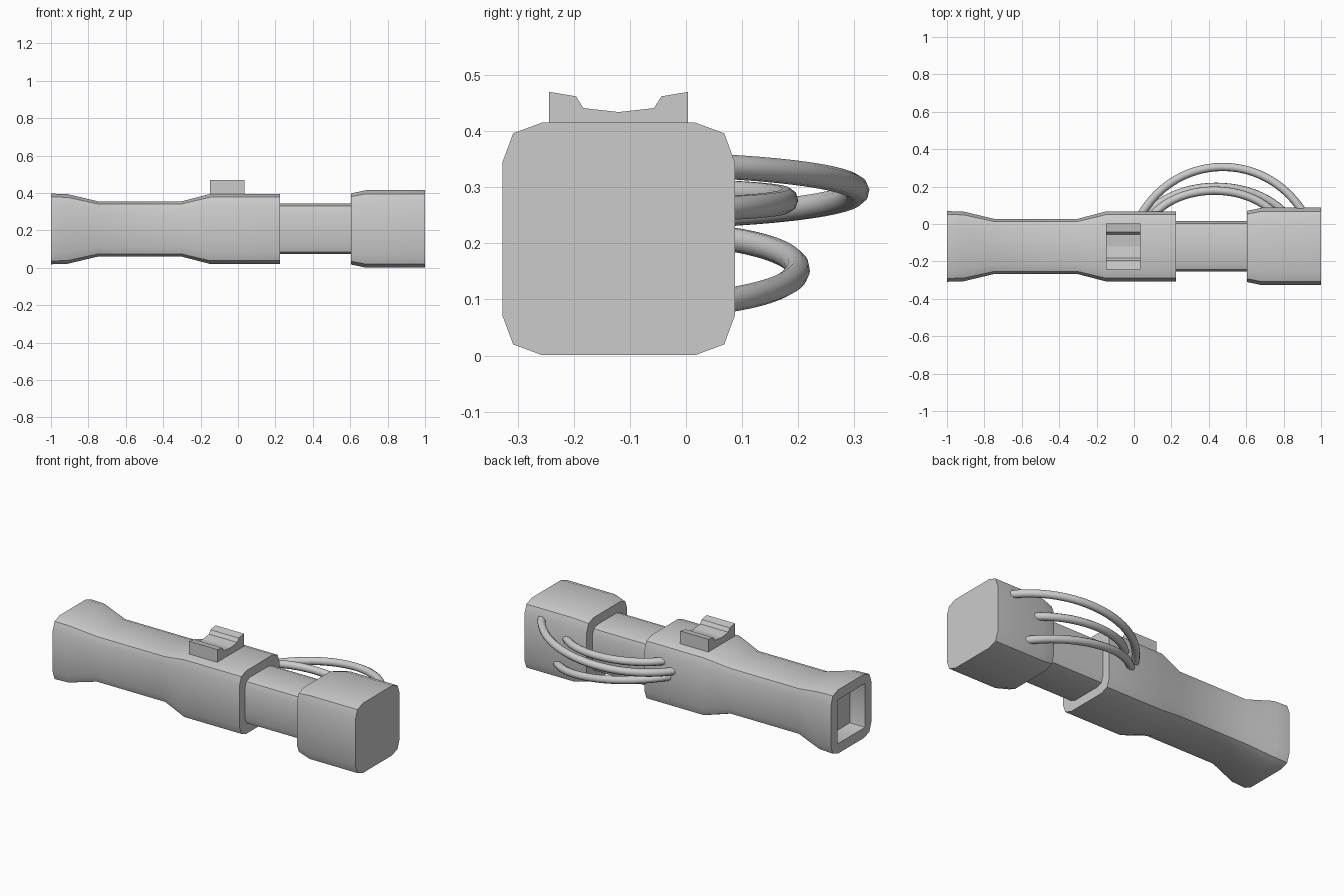
import bpy, bmesh, math

if "Cube" in bpy.data.objects:
    bpy.data.objects.remove(bpy.data.objects["Cube"])

CY, CZ = -0.12, 0.208  # long axis of the device


def ring(half, c):
    """Square section with two-segment corners of size c (12 points)."""
    corner = [(half, half - c), (half - 0.27 * c, half - 0.27 * c), (half - c, half)]
    pts = []
    for q in range(4):
        a = q * math.pi / 2
        for y, z in corner:
            pts.append((y * math.cos(a) - z * math.sin(a), y * math.sin(a) + z * math.cos(a)))
    return pts


def finish(name, bm, smooth=True):
    bmesh.ops.recalc_face_normals(bm, faces=bm.faces)
    me = bpy.data.meshes.new(name)
    bm.to_mesh(me)
    bm.free()
    ob = bpy.data.objects.new(name, me)
    bpy.context.collection.objects.link(ob)
    if smooth:
        bpy.ops.object.select_all(action='DESELECT')
        ob.select_set(True)
        bpy.context.view_layer.objects.active = ob
        bpy.ops.object.shade_smooth_by_angle(angle=math.radians(30))
    return ob


def loft(name, stations):
    """Skin along x through (x, half size, corner) stations, capped at both ends."""
    bm = bmesh.new()
    rings = [[bm.verts.new((x, CY + y, CZ + z)) for y, z in ring(h, c)] for x, h, c in stations]
    for a, b in zip(rings, rings[1:]):
        for i in range(12):
            j = (i + 1) % 12
            bm.faces.new((a[i], a[j], b[j], b[i]))
    bm.faces.new(rings[0])
    bm.faces.new(rings[-1])
    return finish(name, bm)


# Waisted grip with a square socket in the rear end
loft("grip_body", [
    (-0.90, 0.130, 0.002), (-1.0, 0.130, 0.002), (-1.0, 0.189, 0.066), (-0.91, 0.186, 0.064),
    (-0.75, 0.148, 0.052), (-0.30, 0.148, 0.052), (-0.15, 0.187, 0.064), (0.225, 0.187, 0.064)])

# Narrow shaft between grip and head
loft("middle_shaft", [(0.20, 0.135, 0.045), (0.65, 0.135, 0.045)])

# Blocky head
loft("head_block", [(0.603, 0.190, 0.065), (0.685, 0.207, 0.07), (1.0, 0.207, 0.07)])

# Notched saddle on top of the grip: half profile mirrored about the axis
half = [(0.124, 0.385), (0.124, 0.47), (0.076, 0.462), (0.063, 0.441)]
profile = [(-y, z) for y, z in half] + [(0, 0.434)] + [(y, z) for y, z in reversed(half)]
bm = bmesh.new()
face = bm.faces.new([bm.verts.new((-0.15, CY + y, z)) for y, z in profile])
ext = bmesh.ops.extrude_face_region(bm, geom=[face])
bmesh.ops.translate(bm, vec=(0.185, 0, 0),
                    verts=[v for v in ext["geom"] if isinstance(v, bmesh.types.BMVert)])
finish("top_saddle", bm, smooth=False)


# Bowed cables joining grip and head
def cable(name, x0, z0, x1, z1, peak, lean):
    cu = bpy.data.curves.new(name, 'CURVE')
    cu.dimensions = '3D'
    cu.bevel_depth = 0.022
    cu.bevel_resolution = 3
    cu.resolution_u = 24
    cu.use_fill_caps = True
    sp = cu.splines.new('BEZIER')
    sp.bezier_points.add(1)
    y0 = 0.045
    rise = (peak - y0) / 0.75
    dz = (z1 - z0) * 0.2
    for p, x, z, s in zip(sp.bezier_points, (x0, x1), (z0, z1), (1, -1)):
        p.handle_left_type = p.handle_right_type = 'FREE'
        p.co = (x, y0, z)
        p.handle_right = p.handle_left = (x + s * lean, y0 + rise, z + s * dz)
    ob = bpy.data.objects.new(name, cu)
    bpy.context.collection.objects.link(ob)


cable("long_cable", 0.035, 0.25, 0.915, 0.338, 0.305, 0.20)
cable("upper_cable", 0.10, 0.292, 0.76, 0.262, 0.178, 0.15)
cable("lower_cable", 0.06, 0.212, 0.82, 0.095, 0.199, 0.18)
